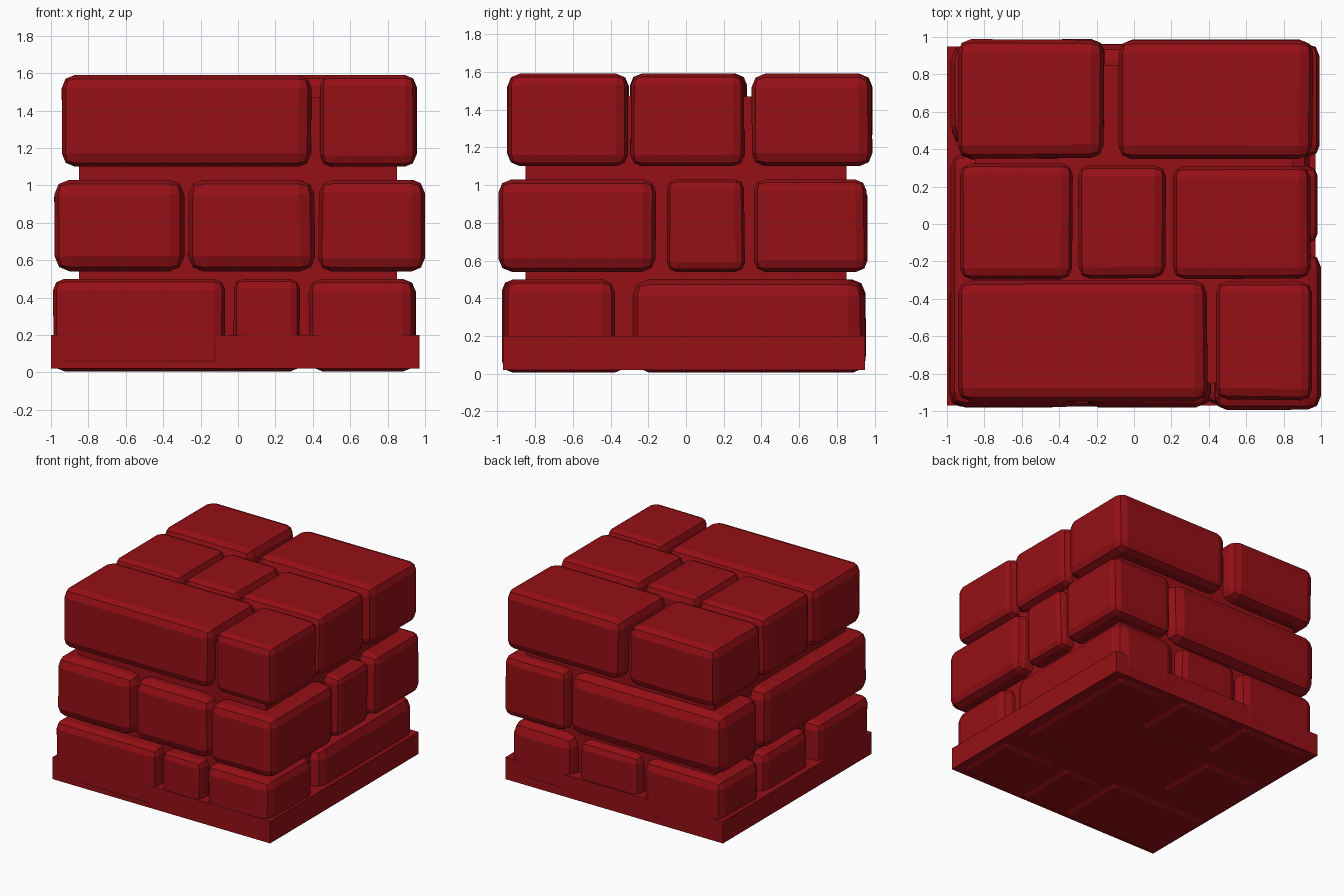
import bpy, bmesh, random
from mathutils import Vector

random.seed(4)
red = bpy.data.materials.new("brick_red")
red.diffuse_color = (0.30, 0.005, 0.008, 1)


def block(name, x0, x1, y0, y1, z0, z1, bevel=0.0, wobble=0.0):
    """Box between two corners, optionally with worn rounded edges."""
    bm = bmesh.new()
    bmesh.ops.create_cube(bm, size=1)
    size = Vector((x1 - x0, y1 - y0, z1 - z0))
    mid = Vector((x0 + x1, y0 + y1, z0 + z1)) / 2
    for v in bm.verts:
        v.co = v.co * size + mid
        v.co.x += random.uniform(-wobble, wobble)
        v.co.y += random.uniform(-wobble, wobble)
    if bevel:
        bmesh.ops.bevel(bm, geom=bm.edges[:], offset=bevel, segments=2,
                        profile=0.5, affect='EDGES', clamp_overlap=True)
    me = bpy.data.meshes.new(name)
    bm.to_mesh(me)
    bm.free()
    me.materials.append(red)
    ob = bpy.data.objects.new(name, me)
    bpy.context.collection.objects.link(ob)
    return ob


# Mortar core and base slab
block("mortar_core", -0.85, 0.85, -0.85, 0.85, 0.1, 1.47)
block("base_slab", -1.0, 0.97, -0.97, 0.95, 0.02, 0.20)

# Each course: z range and bricks as (x0, x1, y0, y1, bevel)
courses = {
    "bottom": (0.005, 0.50, [
        (-0.99, -0.07, -0.975, -0.32, 0.06),
        (-0.02, 0.33, -0.965, -0.40, 0.05),
        (0.38, 0.95, -0.965, -0.38, 0.07),
        (0.38, 0.94, -0.28, 0.95, 0.09),
        (-0.22, 0.32, 0.40, 0.94, 0.06),
        (-0.97, -0.27, 0.42, 0.95, 0.07),
        (-0.95, -0.40, -0.24, 0.36, 0.07),
    ]),
    "middle": (0.54, 1.03, [
        (-0.98, -0.29, -0.98, 0.38, 0.08),
        (-0.27, 0.41, -0.98, -0.40, 0.08),
        (0.43, 0.995, -0.99, -0.16, 0.07),
        (0.45, 0.98, -0.10, 0.31, 0.05),
        (0.43, 0.99, 0.36, 0.96, 0.06),
        (-0.98, 0.40, 0.43, 0.96, 0.09),
    ]),
    "top": (1.10, 1.59, [
        (-0.94, 0.39, -0.95, -0.305, 0.07),
        (0.44, 0.95, -0.94, -0.305, 0.06),
        (-0.93, -0.33, -0.295, 0.32, 0.06),
        (-0.30, 0.17, -0.29, 0.31, 0.06),
        (0.21, 0.94, -0.295, 0.31, 0.06),
        (-0.94, -0.16, 0.35, 0.985, 0.07),
        (-0.08, 0.955, 0.345, 0.985, 0.07),
    ]),
}

for course, (z0, z1, bricks) in courses.items():
    for i, (x0, x1, y0, y1, bevel) in enumerate(bricks):
        block(f"{course}_brick_{i + 1}", x0, x1, y0, y1, z0, z1, bevel, 0.005)
